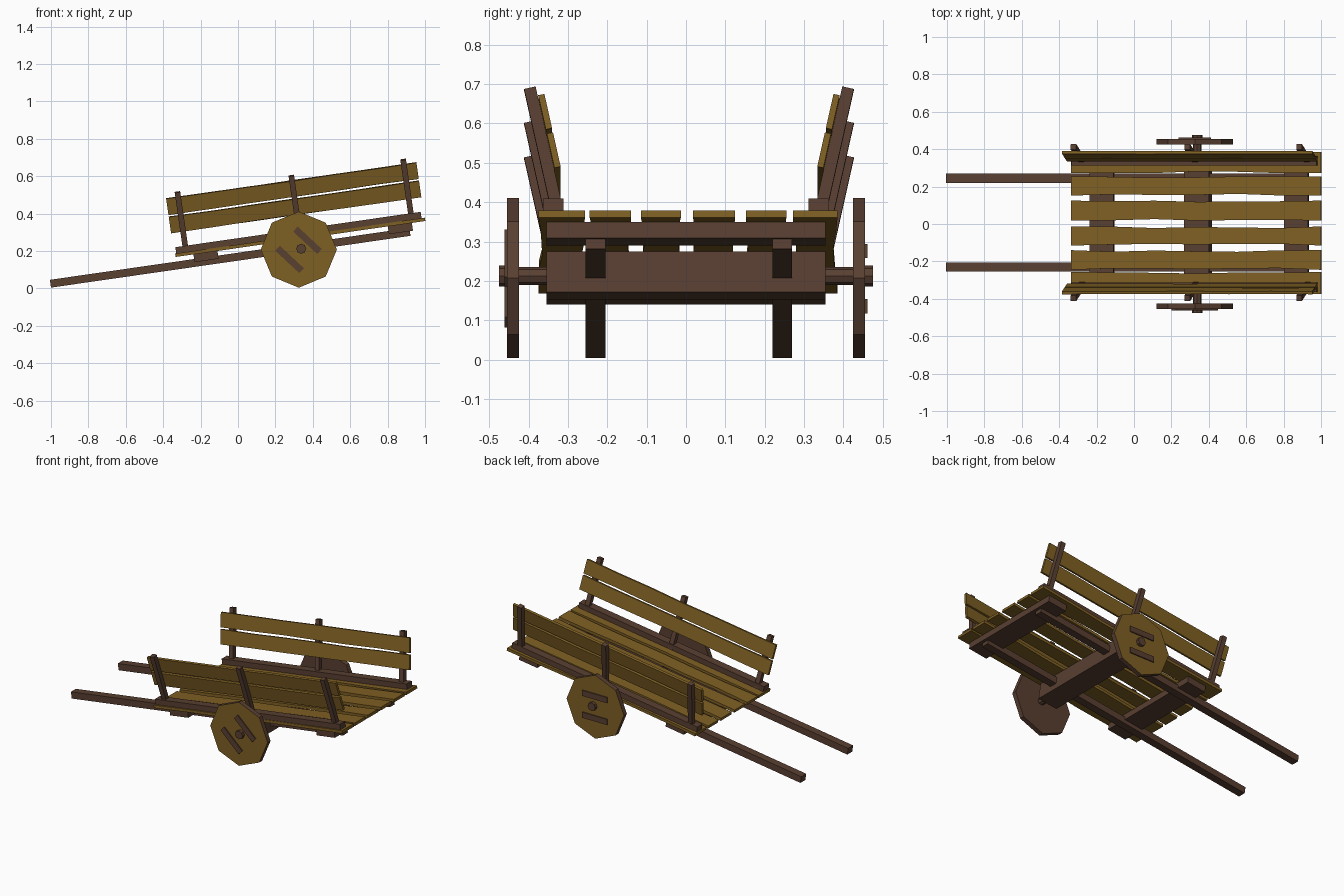
import bpy, bmesh, math, random
from mathutils import Matrix, Vector

random.seed(4)
if "Cube" in bpy.data.objects:
    bpy.data.objects.remove(bpy.data.objects["Cube"])


def make_material(name, rgb):
    m = bpy.data.materials.new(name)
    m.use_nodes = True
    m.diffuse_color = (*rgb, 1)
    m.node_tree.nodes["Principled BSDF"].inputs["Base Color"].default_value = (*rgb, 1)
    return m


GOLD = make_material("golden_wood", (0.21, 0.115, 0.017))
BROWN = make_material("dark_brown_wood", (0.1, 0.05, 0.031))

T, R = Matrix.Translation, Matrix.Rotation
TILT = R(math.radians(-8.2), 4, 'Y')      # the cart rests on its shafts
OFFSET = 0.0075                           # bed sits slightly off the axle centre


def finish(name, bm, mats, matrix):
    bmesh.ops.transform(bm, matrix=matrix, verts=bm.verts)
    bmesh.ops.recalc_face_normals(bm, faces=bm.faces)
    mesh = bpy.data.meshes.new(name)
    bm.to_mesh(mesh)
    bm.free()
    for m in mats:
        mesh.materials.append(m)
    obj = bpy.data.objects.new(name, mesh)
    bpy.context.collection.objects.link(obj)
    return obj


def box(name, low, high, mat, matrix=TILT):
    """Box between two corners, in the given frame."""
    low, high = Vector(low), Vector(high)
    bm = bmesh.new()
    bmesh.ops.create_cube(bm, size=1)
    size = Matrix.Diagonal((*(high - low), 1))
    return finish(name, bm, [mat], matrix @ T((low + high) / 2) @ size)


def plank(name, x0, x1, width, thick, matrix, wobble=0.005, steps=6):
    """Rough-cut board along x whose long edges wander a little."""
    bm = bmesh.new()
    rings = []
    for i in range(steps + 1):
        x = x0 + (x1 - x0) * i / steps
        inset = 0 if i in (0, steps) else wobble
        a = -width / 2 + random.uniform(0, 2) * inset
        b = width / 2 - random.uniform(0, 2) * inset
        corners = ((a, -1), (b, -1), (b, 1), (a, 1))
        rings.append([bm.verts.new((x, y, z * thick / 2)) for y, z in corners])
    for r, s in zip(rings, rings[1:]):
        for k in range(4):
            n = (k + 1) % 4
            bm.faces.new((r[k], r[n], s[n], s[k]))
    bm.faces.new(rings[0])
    bm.faces.new(rings[-1])
    return finish(name, bm, [GOLD], matrix)


def cylinder(name, radius, y0, y1, sides, x, z, mats):
    """Prism lying along y."""
    bm = bmesh.new()
    bmesh.ops.create_cone(bm, cap_ends=True, segments=sides, radius1=radius,
                          radius2=radius, depth=abs(y1 - y0))
    place = T((x, (y0 + y1) / 2, z)) @ R(math.pi / 2, 4, 'X')
    return finish(name, bm, mats, place)


# Deck planks
for i, (y0, y1) in enumerate([(-.375, -.257), (-.245, -.14), (-.115, -.013),
                              (.018, .125), (.152, .255), (.272, .385)]):
    plank(f"deck_plank_{i + 1}", -.306, 1.043, y1 - y0, .018,
          TILT @ T((0, (y0 + y1) / 2, .223)))

# Cross beams under the deck
box("front_cross_beam", (-.21, -.355, .172), (-.08, .355, .214), BROWN)
box("rear_cross_beam", (.84, -.355, .172), (.97, .355, .214), BROWN)
box("axle_beam", (.302, -.355, .11), (.436, .355, .214), BROWN)

WX, WZ, WHEEL_R = .325, .2075, .2035      # wheel centre and radius
for side, s in (("left", 1), ("right", -1)):
    # Shaft and rail
    yc = OFFSET + s * .2375
    box(f"{side}_shaft", (-.989, yc - .025, .147), (.953, yc + .025, .189), BROWN)
    box(f"{side}_rail", (-.3, s * .338 - .026, .231), (1.025, s * .338 + .026, .266), BROWN)

    # Outward-leaning posts with two boards inside
    lean = (TILT @ T((0, OFFSET + s * .34, .265))
            @ R(math.radians(-12.5 * s), 4, 'X'))
    for i, x in enumerate((-.247, .368, .972)):
        box(f"{side}_post_{i + 1}", (x - .015, -.015, -.035), (x + .015, .015, .298),
            BROWN, lean)
    for part, t in (("lower", .121), ("upper", .222)):
        plank(f"{side}_{part}_board", -.312, 1.04, .09, .016,
              lean @ T((0, -s * .023, t)) @ R(math.pi / 2, 4, 'X'), .002)

    # Eight-sided wheel, golden on its outer face only
    wheel = cylinder(f"{side}_wheel", WHEEL_R, s * .425, s * .455, 8, WX, WZ, [BROWN, GOLD])
    for f in wheel.data.polygons:
        f.material_index = int(f.normal.y * s > .9)
    cylinder(f"{side}_axle_end", .023, s * .34, s * .46, 8, .338, .212, [BROWN])
    cylinder(f"{side}_hub_cap", .027, s * .455, s * .475, 8, .338, .212, [BROWN])

    # Two battens across the wheel face
    turn = 0 if s > 0 else math.radians(43)
    frame = T((WX, s * .458, WZ)) @ R(turn, 4, 'Y')
    for i, off in enumerate((.068, -.072)):
        box(f"{side}_wheel_batten_{i + 1}", (-.088, -.004, off - .018),
            (.088, .004, off + .018), BROWN, frame)
